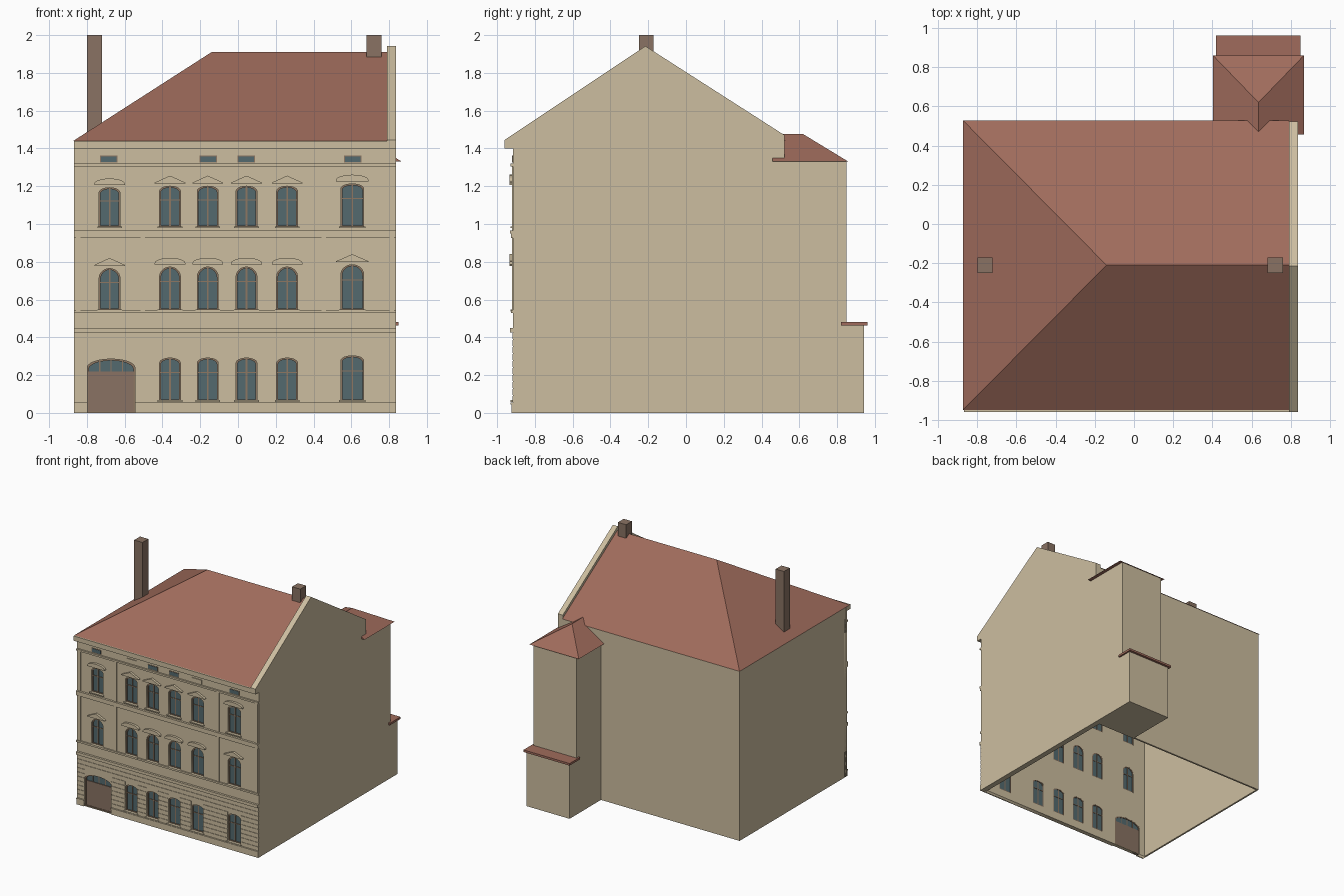
import bpy, bmesh, math

if "Cube" in bpy.data.objects:
    bpy.data.objects.remove(bpy.data.objects["Cube"], do_unlink=True)


def material(name, *srgb):
    color = [(c / 255) ** 2.2 for c in srgb] + [1]
    mat = bpy.data.materials.new(name)
    mat.use_nodes = True
    mat.diffuse_color = color
    mat.node_tree.nodes["Principled BSDF"].inputs["Base Color"].default_value = color
    return mat


PLASTER = material("sand plaster", 203, 188, 158)
TILE = material("red roof tile", 158, 107, 92)
GLASS = material("dark teal glass", 84, 105, 110)
WOOD = material("brown wood", 136, 114, 99)
FRAME = material("window frame brown", 140, 118, 98)


def build(name, verts, faces, mat):
    mesh = bpy.data.meshes.new(name)
    mesh.from_pydata(verts, [], faces)
    bm = bmesh.new()
    bm.from_mesh(mesh)
    bmesh.ops.recalc_face_normals(bm, faces=bm.faces)
    bm.to_mesh(mesh)
    bm.free()
    mesh.materials.append(mat)
    obj = bpy.data.objects.new(name, mesh)
    bpy.context.collection.objects.link(obj)
    return obj


def prism(name, outline, near, far, mat, place=lambda u, v, d: (u, d, v)):
    """Extrude an (x, z) outline along y, or along whatever place() maps to."""
    n = len(outline)
    verts = [place(u, v, d) for d in (near, far) for u, v in outline]
    faces = [range(n), range(n, 2 * n)]
    faces += [(i, (i + 1) % n, n + (i + 1) % n, n + i) for i in range(n)]
    return build(name, verts, [tuple(f) for f in faces], mat)


def box(name, x0, x1, y0, y1, z0, z1, mat):
    return prism(name, [(x0, z0), (x1, z0), (x1, z1), (x0, z1)], y0, y1, mat)


def ring(name, outer, inner, near, far, mat):
    n = len(outer)
    verts = [(x, y, z) for y in (near, far) for loop in (outer, inner) for x, z in loop]
    faces = []
    for i in range(n):
        j = (i + 1) % n
        for a, b in ((0, n), (n, 3 * n), (3 * n, 2 * n), (2 * n, 0)):
            faces.append((a + i, a + j, b + j, b + i))
    return build(name, verts, faces, mat)


def arch(x, half, bottom, top, rise, inset=0.0):
    """Outline of an opening with an elliptical head."""
    half, bottom, top = half - inset, bottom + inset, top - inset
    pts = [(x - half, bottom), (x + half, bottom)]
    for k in range(13):
        a = math.pi * k / 12
        pts.append((x + half * math.cos(a), top - rise + rise * math.sin(a)))
    return pts


LEFT, RIGHT, FRONT, BACK = -0.868, 0.836, -0.915, 0.522
PARAPET, EAVE, RIDGE_Y = 0.79, 1.44, -0.21

# Openings: columns shared by the three floors
columns = [-0.68, -0.36, -0.16, 0.045, 0.26, 0.605]
floors = [("ground", 0.065, 0.29, 0.025), ("middle", 0.545, 0.772, 0.05), ("upper", 0.985, 1.2, 0.025)]
openings = []
for floor, bottom, top, rise in floors:
    for i, x in enumerate(columns):
        if floor == "ground" and i == 0:
            continue
        half = 0.06 if i == 5 else 0.055
        head = top + (0.012 if i == 5 else -0.008 if i == 0 else 0)
        openings.append((floor, i, x, half, bottom, head, rise))
DOOR = (-0.672, 0.126, 0.002, 0.285, 0.045)

# Front wall with real openings
curve = bpy.data.curves.new("front_outline", "CURVE")
curve.dimensions, curve.fill_mode, curve.extrude = "2D", "BOTH", 0.015
loops = [[(LEFT, 0), (PARAPET + 0.01, 0), (PARAPET + 0.01, EAVE), (LEFT, EAVE)], arch(*DOOR)]
loops += [arch(*o[2:]) for o in openings]
for loop in loops:
    spline = curve.splines.new("POLY")
    spline.points.add(len(loop) - 1)
    spline.use_cyclic_u = True
    for point, (x, z) in zip(spline.points, loop):
        point.co = (x, z, 0, 1)
helper = bpy.data.objects.new("front_outline", curve)
bpy.context.collection.objects.link(helper)
bpy.context.view_layer.update()
mesh = bpy.data.meshes.new_from_object(helper.evaluated_get(bpy.context.evaluated_depsgraph_get()))
bpy.data.objects.remove(helper, do_unlink=True)
mesh.materials.clear()
mesh.materials.append(PLASTER)
wall = bpy.data.objects.new("front_wall", mesh)
wall.rotation_euler.x = math.pi / 2
wall.location.y = FRONT + 0.015
bpy.context.collection.objects.link(wall)

# Remaining walls, open underneath
box("left_wall", LEFT, LEFT + 0.015, FRONT + 0.01, BACK, 0, EAVE, PLASTER)
box("back_wall", LEFT, PARAPET + 0.01, BACK - 0.015, BACK, 0, EAVE, PLASTER)
gable = [(FRONT, 0), (BACK, 0), (BACK, 1.47), (RIDGE_Y - 0.005, 1.942),
         (-0.96, 1.445), (-0.96, 1.4), (FRONT, 1.4)]
prism("gable_wall", gable, PARAPET, RIGHT, PLASTER, lambda u, v, d: (d, u, v))

# Main roof, hipped on one end
roof = [(-0.872, -0.948, EAVE), (PARAPET, -0.948, EAVE), (PARAPET, BACK + 0.006, EAVE),
        (-0.872, BACK + 0.006, EAVE), (-0.14, RIDGE_Y, 1.91), (PARAPET, RIDGE_Y, 1.91)]
build("main_roof", roof, [(0, 1, 5, 4), (1, 2, 5), (2, 3, 4, 5), (3, 0, 4), (0, 3, 2, 1)], TILE)
for name, x, bottom in (("tall_chimney", -0.76, 1.45), ("ridge_chimney", 0.72, 1.88)):
    box(name, x - 0.039, x + 0.039, RIDGE_Y - 0.039, RIDGE_Y + 0.039, bottom, 2, WOOD)

# Rear stair tower
box("tower", 0.432, RIGHT, BACK - 0.01, 0.85, 0, 1.335, PLASTER)
box("tower_base", 0.432, RIGHT, 0.8, 0.942, 0, 0.465, PLASTER)
box("tower_base_roof", 0.418, 0.85, 0.82, 0.962, 0.462, 0.48, TILE)
x0, x1, mid, y0, y1, z = 0.403, 0.867, 0.635, 0.457, 0.86, 1.33
tower_roof = [(x0, y0, z), (x1, y0, z), (x1, y1, z), (x0, y1, z), (mid, y0, 1.476), (mid, 0.62, 1.476)]
build("tower_roof", tower_roof, [(0, 1, 4), (1, 2, 5, 4), (2, 3, 5), (3, 0, 4, 5), (0, 3, 2, 1)], TILE)

# Facade mouldings: name, bottom, top, projection
for name, low, high, out in (
        ("top_cornice", 1.4, EAVE, 0.045), ("frieze_band", 1.305, 1.32, 0.014),
        ("upper_sill_band", 0.925, 0.965, 0.012), ("upper_sill_lip", 0.95, 0.965, 0.018),
        ("middle_sill_band", 0.53, 0.545, 0.012), ("storey_band", 0.425, 0.45, 0.018)):
    box(name, LEFT, RIGHT, FRONT - out, FRONT + 0.005, low, high, PLASTER)
for x in (-0.845, -0.505, 0.455, 0.815):
    for low, high in ((0.545, 0.925), (0.965, 1.305)):
        box("pilaster", x - 0.012, x + 0.012, FRONT - 0.006, FRONT + 0.005, low, high, PLASTER)


def course(name, low, high, out):
    """Horizontal strip interrupted by the ground-floor openings."""
    gaps = [(DOOR[0] - DOOR[1], DOOR[0] + DOOR[1])]
    if high > 0.065:
        gaps += [(o[2] - o[3], o[2] + o[3]) for o in openings if o[0] == "ground" and low < o[5]]
    if low > DOOR[3]:
        gaps = gaps[1:]
    start = LEFT
    for a, b in gaps + [(RIGHT, RIGHT)]:
        box(name, start, a, FRONT - out, FRONT + 0.005, low, high, PLASTER)
        start = b


# Plinth and rusticated ground floor
course("plinth", 0, 0.045, 0.008)
course("plinth_cap", 0.045, 0.055, 0.013)
pitch = 0.037
for row in range(10):
    low = 0.058 + row * pitch
    course("stone_course", low, low + pitch - 0.005, 0.004)


def glazing(name, shape, bar_height):
    x, half, bottom, top, rise = shape
    prism(name + "_glass", arch(*shape), FRONT + 0.018, FRONT + 0.024, GLASS)
    ring(name + "_frame", arch(*shape), arch(*shape, 0.007), FRONT + 0.01, FRONT + 0.029, FRAME)
    near, far = FRONT + 0.013, FRONT + 0.027
    box(name + "_mullion", x - 0.004, x + 0.004, near, far, bottom, top - 0.004, FRAME)
    box(name + "_transom", x - half, x + half, near, far, bar_height - 0.003, bar_height + 0.003, FRAME)


# Windows, sills and hoods
for floor, i, x, half, bottom, top, rise in openings:
    name = floor + "_window"
    glazing(name, (x, half, bottom, top, rise), bottom + 0.66 * (top - bottom))
    box(name + "_sill", x - half - 0.01, x + half + 0.01, FRONT - 0.014, FRONT + 0.012,
        bottom - 0.007, bottom + 0.002, PLASTER)
    if floor == "ground":
        continue
    middle_bay = 0 < i < 5
    base, wide = top + 0.014, half + 0.026
    if middle_bay == (floor == "upper"):
        hood = [(x - wide, base), (x + wide, base), (x + wide, base + 0.005),
                (x, base + 0.042), (x - wide, base + 0.005)]
    else:
        hood = arch(x, wide, base, base + 0.035, 0.028)
    prism(name + "_hood", hood, FRONT - 0.02, FRONT + 0.005, PLASTER)

# Small frieze panels, some glazed and some blind
for i, x in enumerate((-0.685, -0.355, -0.157, 0.043, 0.255, 0.607)):
    if i in (1, 4):
        box("blind_panel", x - 0.046, x + 0.046, FRONT - 0.006, FRONT, 1.325, 1.362, PLASTER)
    else:
        box("frieze_frame", x - 0.046, x + 0.046, FRONT - 0.003, FRONT, 1.325, 1.362, FRAME)
        box("frieze_glass", x - 0.041, x + 0.041, FRONT - 0.005, FRONT, 1.329, 1.358, GLASS)

# Entrance gate with glazed arch above
x, half, bottom, top, rise = DOOR
prism("gate_glass", arch(*DOOR), FRONT + 0.018, FRONT + 0.024, GLASS)
ring("gate_frame", arch(*DOOR), arch(*DOOR, 0.008), FRONT + 0.008, FRONT + 0.029, FRAME)
box("gate_leaf", x - half, x + half, FRONT + 0.012, FRONT + 0.028, 0, 0.218, WOOD)
for k in (-1, 0, 1):
    bar = x + k * 0.06
    box("gate_bar", bar - 0.003, bar + 0.003, FRONT + 0.014, FRONT + 0.027, 0.218, top - 0.005, FRAME)
